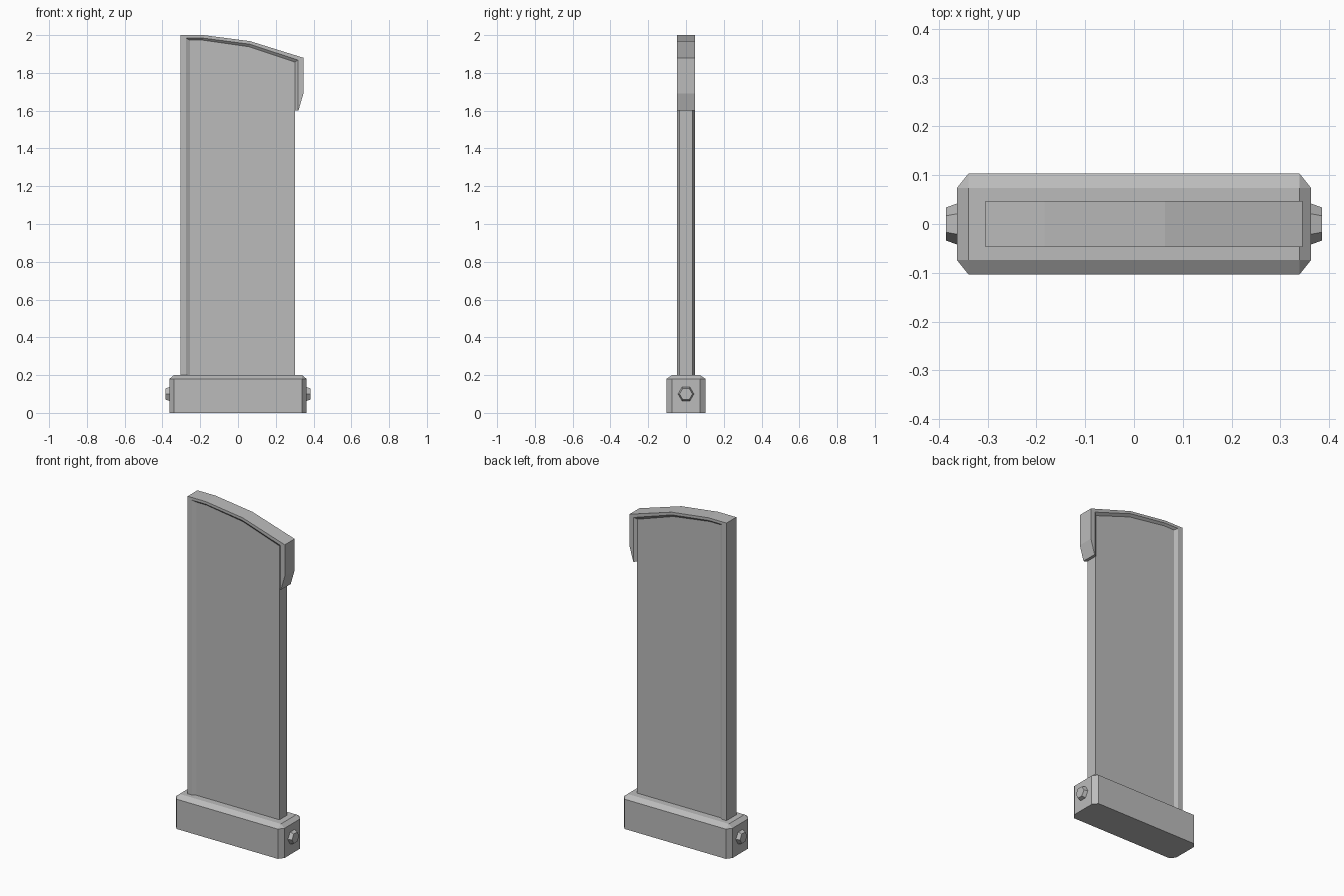
import bpy
import bmesh
from math import cos, sin, pi
from mathutils import Matrix

cube = bpy.data.objects.get("Cube")
if cube:
    bpy.data.objects.remove(cube, do_unlink=True)

# One grey metal for every part
GREY = (0.50, 0.50, 0.50, 1.0)
metal = bpy.data.materials.new("grey metal")
metal.use_nodes = True
metal.diffuse_color = GREY
metal.node_tree.nodes["Principled BSDF"].inputs["Base Color"].default_value = GREY


def finish(name, bm):
    bmesh.ops.recalc_face_normals(bm, faces=bm.faces)
    mesh = bpy.data.meshes.new(name)
    bm.to_mesh(mesh)
    bm.free()
    mesh.materials.append(metal)
    obj = bpy.data.objects.new(name, mesh)
    bpy.context.collection.objects.link(obj)
    return obj


def loft(name, rings):
    """Skin a row of equal closed rings and cap both ends."""
    bm = bmesh.new()
    rows = [[bm.verts.new(p) for p in ring] for ring in rings]
    n = len(rows[0])
    for a, b in zip(rows, rows[1:]):
        for i in range(n):
            j = (i + 1) % n
            bm.faces.new((a[i], a[j], b[j], b[i]))
    bm.faces.new(rows[0])
    bm.faces.new(rows[-1])
    return finish(name, bm)


# Base block, chamfered everywhere except underneath
X, Y, H = 0.363, 0.104, 0.2
CX, CY, CZ = 0.024, 0.03, 0.02
bm = bmesh.new()
for sx in (-1, 1):
    for sy in (-1, 1):
        for z in (0, H - CZ):
            bm.verts.new((sx * X, sy * (Y - CY), z))
            bm.verts.new((sx * (X - CX), sy * Y, z))
        bm.verts.new((sx * (X - CX), sy * (Y - CY), H))
bmesh.ops.convex_hull(bm, input=bm.verts)
bmesh.ops.dissolve_limit(bm, angle_limit=0.01, verts=bm.verts, edges=bm.edges)
finish("base_block", bm)

# Tapered hexagonal button on each end of the base
for side, sx in (("left", 1), ("right", -1)):
    rings = [[(sx * x, r * cos(k * pi / 3), 0.1 + r * sin(k * pi / 3)) for k in range(6)]
             for x, r in ((X - 0.01, 0.042), (X, 0.042), (0.385, 0.034))]
    loft(side + "_button", rings)

# Frame stations: outer edge, raised lip and foot of the inner slope, each (x, z)
frame = [
    ((-0.304, 0.19), (-0.275, 0.19), (-0.254, 0.19)),
    ((-0.304, 2.0), (-0.275, 1.984), (-0.254, 1.973)),
    ((-0.183, 2.0), (-0.184, 1.984), (-0.185, 1.973)),
    ((0.064, 1.968), (0.062, 1.952), (0.06, 1.938)),
    ((0.346, 1.88), (0.317, 1.868), (0.301, 1.857)),
    ((0.346, 1.69), (0.317, 1.69), (0.301, 1.69)),
    ((0.32, 1.6), (0.317, 1.6), (0.301, 1.6)),
]
LIP, PLATE = 0.047, 0.035
depths = (LIP, LIP, PLATE)
rings = []
for station in frame:
    front = [(x, -d, z) for (x, z), d in zip(station, depths)]
    rings.append(front + [(x, -y, z) for x, y, z in reversed(front)])
loft("spine_and_top_frame", rings)

# Flat plate filling the frame
outline = [(-0.28, 0.19), (-0.28, 1.978), (-0.185, 1.978),
           (0.06, 1.943), (0.302, 1.86), (0.302, 0.19)]
loft("flat_plate", [[(x, y, z) for x, z in outline] for y in (-PLATE, PLATE)])
